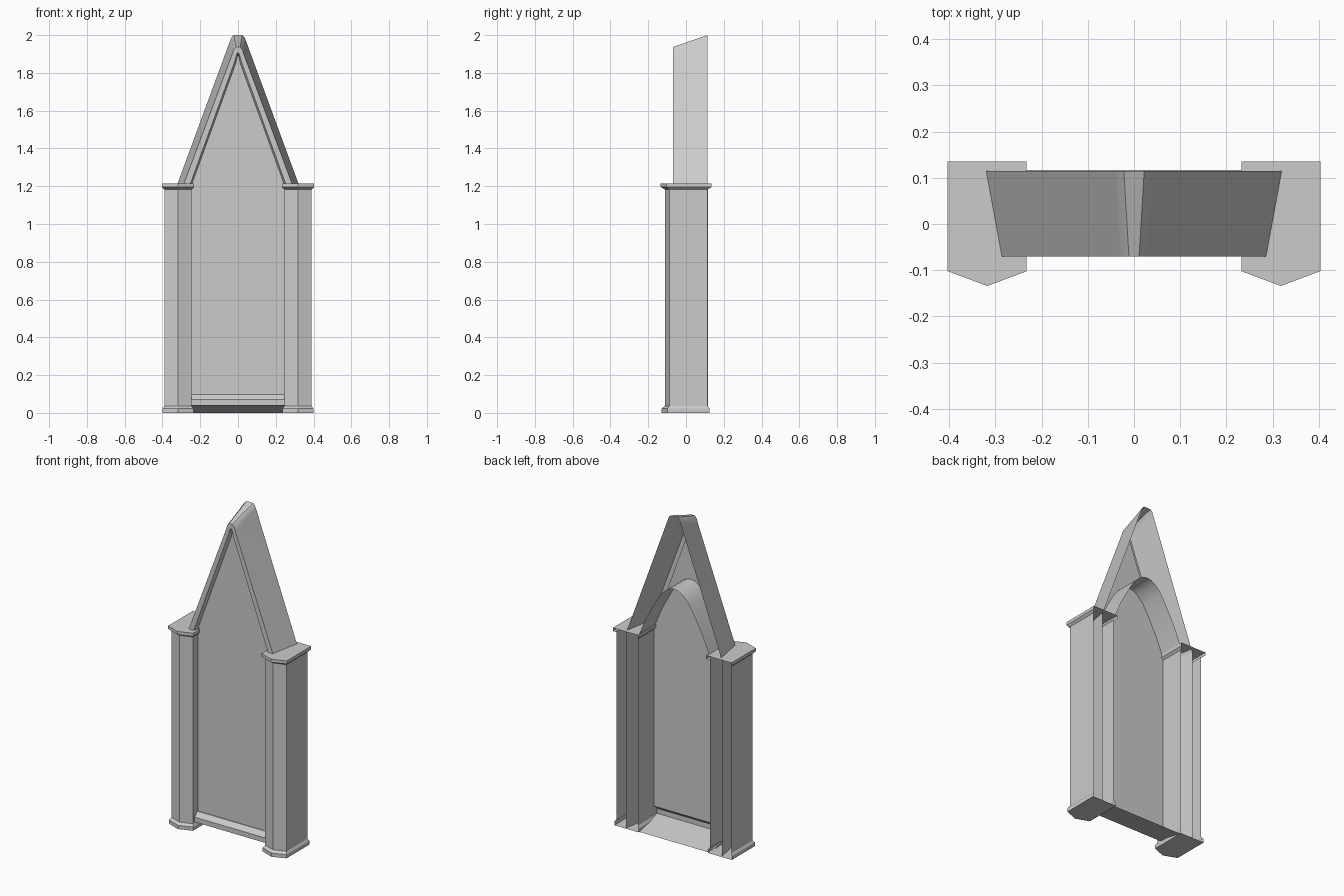
import bpy, bmesh, math

if "Cube" in bpy.data.objects:
    bpy.data.objects.remove(bpy.data.objects["Cube"])


def finish(bm, name, smooth=False):
    bmesh.ops.recalc_face_normals(bm, faces=bm.faces)
    me = bpy.data.meshes.new(name)
    bm.to_mesh(me)
    bm.free()
    ob = bpy.data.objects.new(name, me)
    bpy.context.collection.objects.link(ob)
    if smooth:
        bpy.ops.object.select_all(action='DESELECT')
        ob.select_set(True)
        bpy.context.view_layer.objects.active = ob
        bpy.ops.object.shade_smooth_by_angle(angle=math.radians(35))
    return ob


def loft(name, rings, cap_first=False, cap_last=False, smooth=False):
    """Skin a row of equally long open paths; optionally fill an end path."""
    bm = bmesh.new()
    rows = [[bm.verts.new(p) for p in r] for r in rings]
    for a, b in zip(rows, rows[1:]):
        for i in range(len(a) - 1):
            bm.faces.new((a[i], a[i + 1], b[i + 1], b[i]))
    if cap_first:
        bm.faces.new(rows[0])
    if cap_last:
        bm.faces.new(rows[-1])
    return finish(bm, name, smooth)


def sheet(name, pts):
    bm = bmesh.new()
    f = bm.faces.new([bm.verts.new(p) for p in pts])
    bmesh.ops.triangulate(bm, faces=[f])
    return finish(bm, name)


def mirrored(half):
    """Complete a right-hand (x, z) outline, bottom to apex, to the left side."""
    return half + [(-x, z) for x, z in reversed(half) if x > 0]


def at_y(path, y):
    return [(x, y, z) for x, z in path]


def plan(s, x0, x1, corner, tip, back, z):
    """Open-backed pointed pillar section."""
    return [(s * x, y, z) for x, y in ((x0, back), (x0, corner),
            ((x0 + x1) / 2, tip), (x1, corner), (x1, back))]


# Pillars: open-backed shaft, chamfered base and cap, frame wall inside
for s, side in ((1, "right"), (-1, "left")):
    shaft = (s, .245, .39, -.088, -.112, .115)
    loft("pillar_shaft_" + side, [plan(*shaft, .03), plan(*shaft, 1.19)])
    base = (s, .236, .399, -.099, -.13, .125)
    loft("pillar_base_" + side, [plan(*base, 0), plan(*base, .023),
                                 plan(*shaft, .036)], cap_first=True)
    cap = (s, .232, .403, -.102, -.134, .135)
    loft("pillar_cap_" + side, [plan(*shaft, 1.183), plan(*cap, 1.196),
                                plan(*cap, 1.215)], cap_last=True)
    loft("frame_wall_" + side,
         [[(s * .325, .117, z), (s * .293, -.07, z)] for z in (0, 1.2)])

# Gable: sloping roof band, front moulding and step back to the face
back = mirrored([(.327, 1.195), (.042, 1.97), (.034, 1.99), (.022, 2.0)])
front = mirrored([(.293, 1.195), (.032, 1.895), (.024, 1.922), (.011, 1.937)])
inner = mirrored([(.259, 1.195), (.016, 1.865), (.009, 1.892), (.004, 1.905)])
face = mirrored([(.25, 1.195), (.012, 1.85), (.007, 1.876), (.003, 1.89)])
loft("gable_frame", [at_y(back, .115), at_y(front, -.07), at_y(inner, -.07),
                     at_y(face, -.045)], smooth=True)

# Arch: vault running backwards, spandrel face above it, recessed panel
arch = mirrored([(.245, 1.195), (.19, 1.325), (.13, 1.435), (.1, 1.485),
                 (.08, 1.51), (.055, 1.532), (.028, 1.548), (0, 1.553)])
loft("arch_vault", [at_y(arch, -.045), at_y(arch, .115)], smooth=True)
sheet("gable_face", at_y(face + arch[::-1], -.045))
sheet("back_panel", at_y([(.245, .095)] + arch + [(-.245, .095)], -.04))

# Sill: floor rising to a low front lip that slopes up to the panel
loft("sill", [[(x, y, z) for y, z in ((.117, 0), (-.07, .04), (-.07, .07),
               (-.045, .097), (-.04, .097))] for x in (-.245, .245)])
